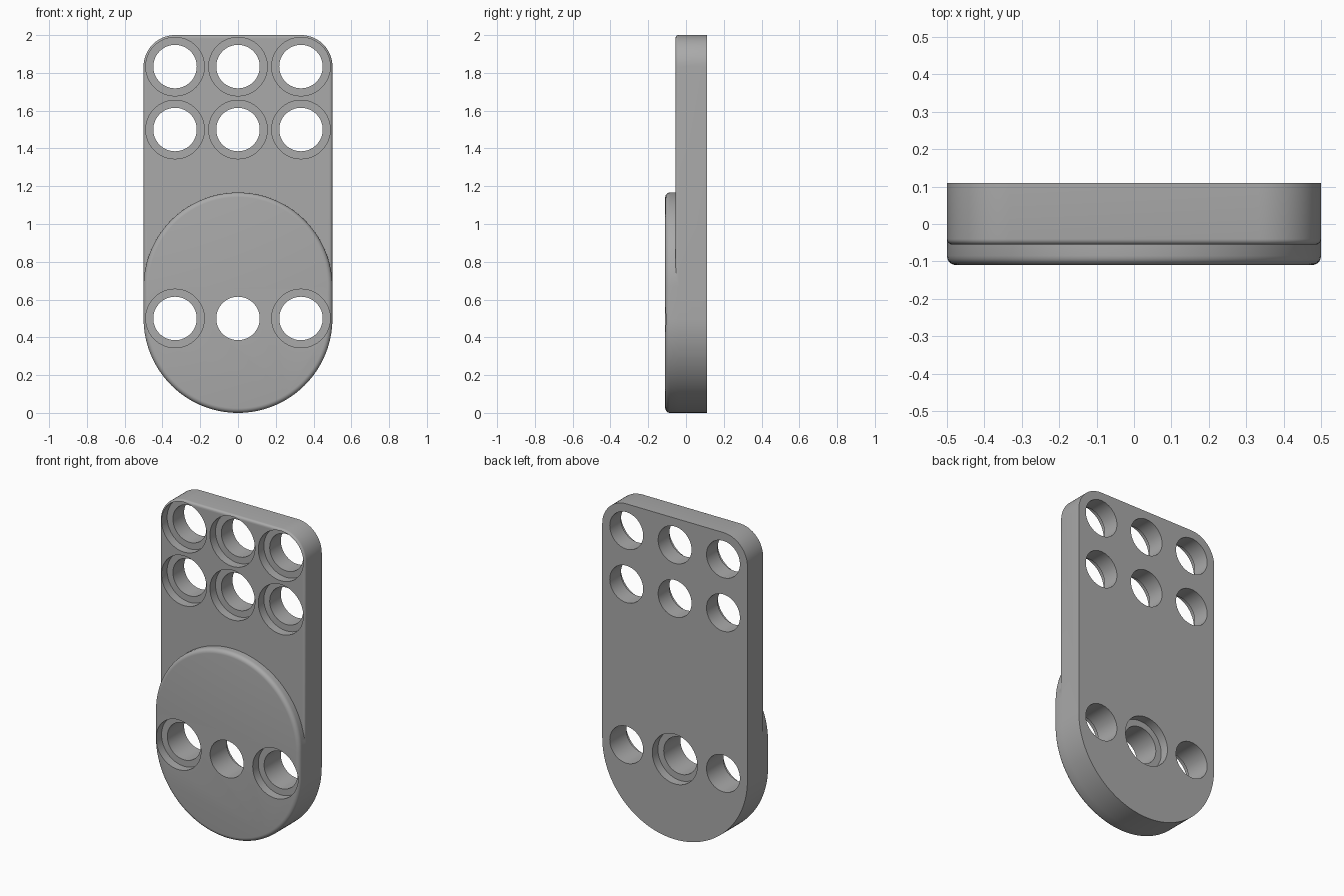
import bpy, bmesh
from math import sin, cos, pi

cube = bpy.data.objects.get("Cube")
if cube:
    bpy.data.objects.remove(cube)

BACK, PLATE_FRONT, BOSS_FRONT = 0.11, -0.055, -0.11
HOLE_R, BORE_R, BORE_DEPTH = 0.115, 0.155, 0.055

grey = bpy.data.materials.new("grey plastic")
grey.use_nodes = True
grey.diffuse_color = (0.4, 0.4, 0.4, 1)
grey.node_tree.nodes["Principled BSDF"].inputs["Base Color"].default_value = grey.diffuse_color


def arc(cx, cz, r, start, end, steps):
    angles = [start + (end - start) * i / steps for i in range(steps + 1)]
    return [(cx + r * cos(a), cz + r * sin(a)) for a in angles]


def make_object(name, bm):
    bmesh.ops.recalc_face_normals(bm, faces=bm.faces)
    mesh = bpy.data.meshes.new(name)
    bm.to_mesh(mesh)
    bm.free()
    mesh.materials.append(grey)
    obj = bpy.data.objects.new(name, mesh)
    bpy.context.collection.objects.link(obj)
    return obj


def slab(name, outline, front, back, fillet):
    """Extrude an x-z outline along y and round its front rim."""
    bm = bmesh.new()
    face = bm.faces.new([bm.verts.new((x, front, z)) for x, z in outline])
    rim = list(face.edges)
    ext = bmesh.ops.extrude_face_region(bm, geom=[face], use_keep_orig=True)
    for v in ext["geom"]:
        if isinstance(v, bmesh.types.BMVert):
            v.co.y = back
    bmesh.ops.recalc_face_normals(bm, faces=bm.faces)
    bmesh.ops.bevel(bm, geom=rim, offset=fillet, segments=5, profile=0.5, affect='EDGES')
    return make_object(name, bm)


def add_stepped_hole(bm, x, z, profile, sides=64):
    """Closed stepped cylinder along y from (y, radius) pairs."""
    rings = []
    for y, r in profile:
        pts = arc(x, z, r, 0, 2 * pi, sides)[:-1]
        rings.append([bm.verts.new((px, y, pz)) for px, pz in pts])
    for a, b in zip(rings, rings[1:]):
        for i in range(sides):
            j = (i + 1) % sides
            bm.faces.new((a[i], a[j], b[j], b[i]))
    bm.faces.new(rings[0])
    bm.faces.new(rings[-1])


# Back plate and raised round pad share the same rounded bottom
bottom = arc(0, 0.5, 0.5, pi, 2 * pi, 64)
plate = slab("mounting_plate",
             bottom + arc(1 / 3, 11 / 6, 1 / 6, 0, pi / 2, 16)
             + arc(-1 / 3, 11 / 6, 1 / 6, pi / 2, pi, 16),
             PLATE_FRONT, BACK, 0.015)
pad = slab("raised_pad", bottom + arc(0, 2 / 3, 0.5, 0, pi, 64),
           BOSS_FRONT, 0.03, 0.025)

# Counterbored holes: all open to the front except the lower middle one
bm = bmesh.new()
for z, front in ((0.5, BOSS_FRONT), (1.5, PLATE_FRONT), (11 / 6, PLATE_FRONT)):
    for x in (-1 / 3, 0, 1 / 3):
        if x == 0 and z == 0.5:
            step = BACK - BORE_DEPTH
            radii = (HOLE_R, BORE_R)
        else:
            step = front + BORE_DEPTH
            radii = (BORE_R, HOLE_R)
        add_stepped_hole(bm, x, z, [(-0.3, radii[0]), (step, radii[0]),
                                    (step, radii[1]), (0.3, radii[1])])
holes = make_object("hole_cutter", bm)

# Merge the pad, cut the holes, then discard the helpers
for helper, operation in ((pad, 'UNION'), (holes, 'DIFFERENCE')):
    mod = plate.modifiers.new(helper.name, 'BOOLEAN')
    mod.object, mod.operation, mod.solver = helper, operation, 'EXACT'
bpy.context.view_layer.objects.active = plate
plate.select_set(True)
for mod in list(plate.modifiers):
    bpy.ops.object.modifier_apply(modifier=mod.name)
for helper in (pad, holes):
    bpy.data.objects.remove(helper)
bpy.ops.object.shade_smooth_by_angle(angle=pi / 6)
